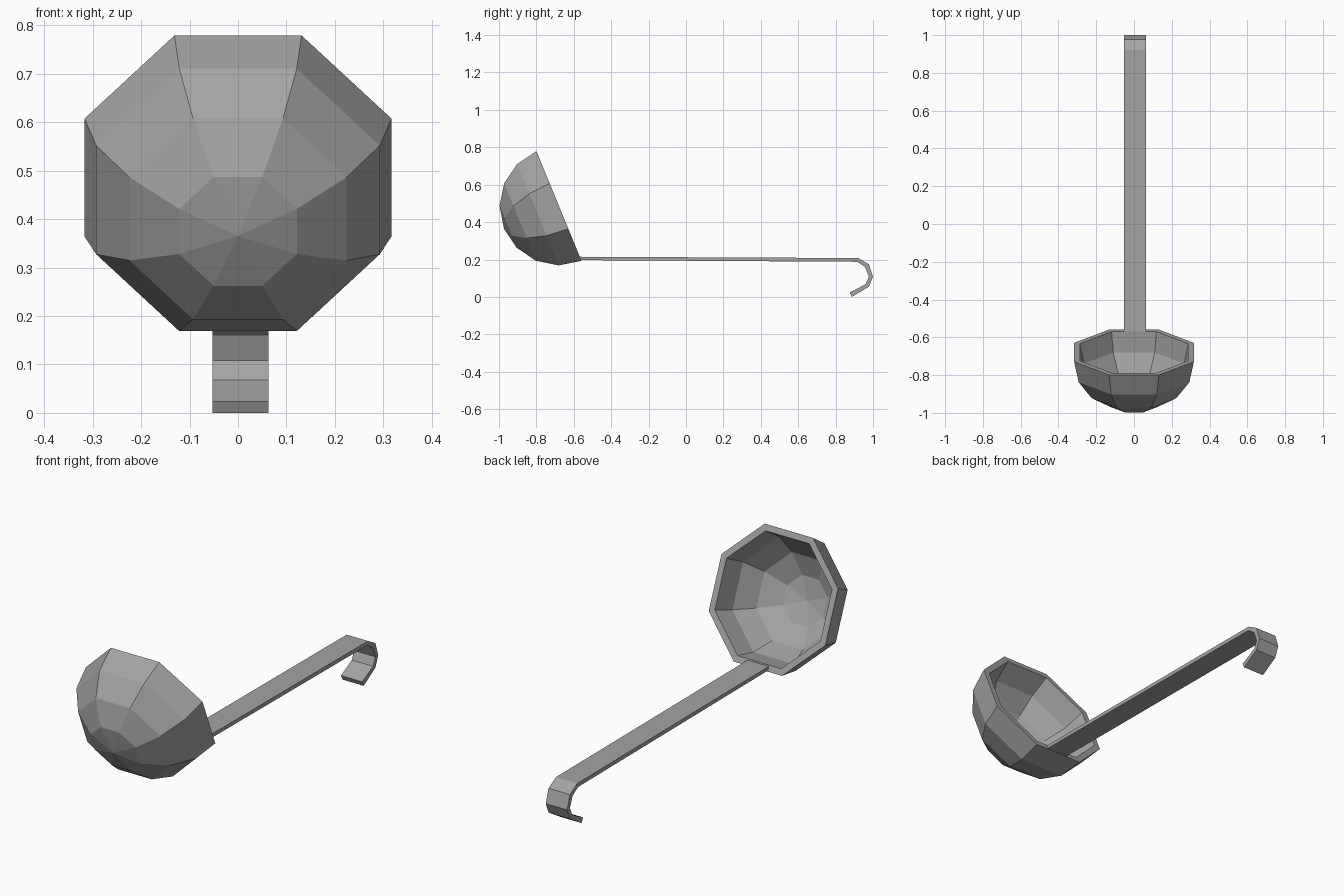
import bpy, bmesh
from math import sin, cos, pi, radians
from mathutils import Matrix

if "Cube" in bpy.data.objects:
    bpy.data.objects.remove(bpy.data.objects["Cube"])

# Dark grey metal shared by both parts
metal = bpy.data.materials.new("dark_grey_metal")
metal.diffuse_color = (0.37, 0.37, 0.37, 1)
metal.use_nodes = True
metal.node_tree.nodes["Principled BSDF"].inputs["Base Color"].default_value = metal.diffuse_color


def make_object(name, bm):
    bmesh.ops.recalc_face_normals(bm, faces=bm.faces)
    mesh = bpy.data.meshes.new(name)
    bm.to_mesh(mesh)
    bm.free()
    mesh.materials.append(metal)
    obj = bpy.data.objects.new(name, mesh)
    bpy.context.collection.objects.link(obj)
    return obj


SIDES = 8
WALL = 0.03


def shell_rings(bm, apothem, depth):
    """Half dome of octagonal rings, rim first, closing on a pole. Returns the rim."""
    radius = apothem / cos(pi / SIDES)
    rings = []
    for k in range(4):
        a = k * pi / 8
        rings.append([bm.verts.new((radius * cos(a) * cos((i + 0.5) * 2 * pi / SIDES),
                                    radius * cos(a) * sin((i + 0.5) * 2 * pi / SIDES),
                                    -depth * sin(a))) for i in range(SIDES)])
    pole = bm.verts.new((0, 0, -depth))
    for i in range(SIDES):
        j = (i + 1) % SIDES
        for lo, hi in zip(rings, rings[1:]):
            bm.faces.new((lo[i], lo[j], hi[j], hi[i]))
        bm.faces.new((rings[-1][i], rings[-1][j], pole))
    return rings[0]


# Bowl: outer and inner shells joined by a flat rim, tipped towards the handle
bm = bmesh.new()
outer = shell_rings(bm, 0.317, 0.318)
inner = shell_rings(bm, 0.317 - WALL, 0.318 - WALL)
for i in range(SIDES):
    j = (i + 1) % SIDES
    bm.faces.new((outer[i], outer[j], inner[j], inner[i]))
bm.transform(Matrix.Translation((0, -0.679, 0.486)) @ Matrix.Rotation(radians(-67.7), 4, 'X'))
make_object("bowl", bm)

# Handle: flat strip with a hooked end, side profile (y, z) swept across x
upper = [(-0.58, 0.215), (0.92, 0.208), (0.978, 0.175), (1.0, 0.108), (0.978, 0.055), (0.887, 0.0)]
lower = [(-0.58, 0.197), (0.915, 0.188), (0.957, 0.16), (0.978, 0.108), (0.96, 0.068), (0.876, 0.024)]
bm = bmesh.new()
sections = []
for (yu, zu), (yl, zl) in zip(upper, lower):
    sections.append([bm.verts.new(p) for p in ((-0.053, yu, zu), (0.063, yu, zu),
                                               (0.063, yl, zl), (-0.053, yl, zl))])
for a, b in zip(sections, sections[1:]):
    for i in range(4):
        j = (i + 1) % 4
        bm.faces.new((a[i], a[j], b[j], b[i]))
bm.faces.new(sections[0])
bm.faces.new(sections[-1])
make_object("handle", bm)
